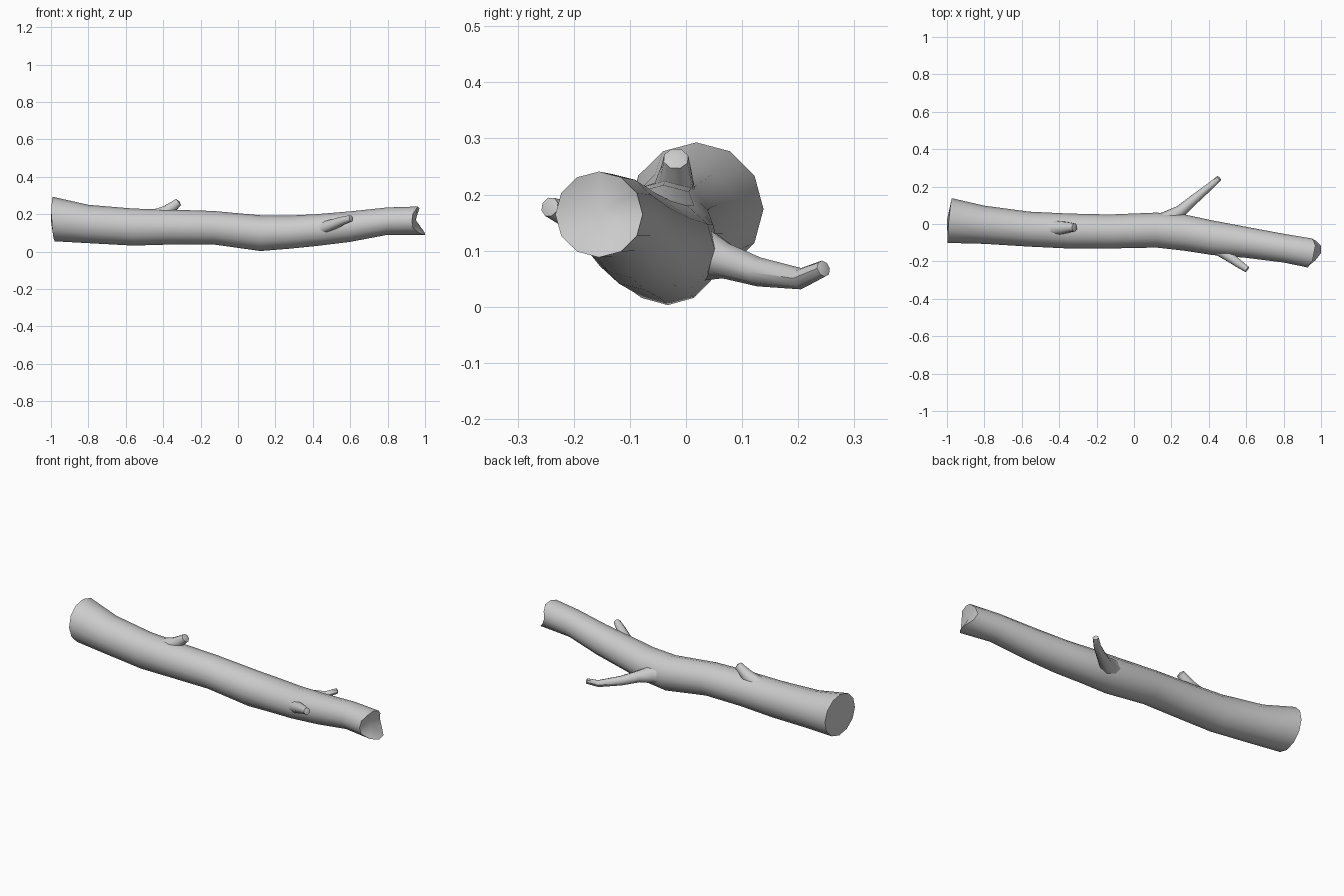
import bpy, bmesh, math
from mathutils import Vector

if "Cube" in bpy.data.objects:
    bpy.data.objects.remove(bpy.data.objects["Cube"])

def loft(name, rings, cap_a, cap_b):
    """Skin a list of closed rings and close both ends with a fan."""
    bm = bmesh.new()
    loops = [[bm.verts.new(p) for p in ring] for ring in rings]
    n = len(loops[0])
    for a, b in zip(loops, loops[1:]):
        for i in range(n):
            j = (i + 1) % n
            bm.faces.new((a[i], a[j], b[j], b[i]))
    for loop, centre in ((loops[0], cap_a), (loops[-1], cap_b)):
        c = bm.verts.new(centre)
        for i in range(n):
            bm.faces.new((loop[i], loop[(i + 1) % n], c))
    bmesh.ops.recalc_face_normals(bm, faces=bm.faces)
    me = bpy.data.meshes.new(name)
    bm.to_mesh(me)
    bm.free()
    ob = bpy.data.objects.new(name, me)
    bpy.context.collection.objects.link(ob)
    bpy.context.view_layer.objects.active = ob
    ob.select_set(True)
    bpy.ops.object.shade_smooth_by_angle(angle=math.radians(45))
    ob.select_set(False)
    return ob

def branch(name, pts, n=8):
    """Tapered tube through (x, y, z, radius) points with a rounded tip."""
    ps = [Vector(p[:3]) for p in pts]
    rings = []
    for k, p in enumerate(ps):
        t = (ps[min(k + 1, len(ps) - 1)] - ps[max(k - 1, 0)]).normalized()
        u = t.cross(Vector((0.3, 0.3, 1))).normalized()
        v = t.cross(u)
        r = pts[k][3]
        rings.append([p + r * (math.cos(a) * u + math.sin(a) * v)
                      for a in (2 * math.pi * i / n for i in range(n))])
    tip = ps[-1] + (ps[-1] - ps[-2]).normalized() * pts[-1][3] * 0.3
    loft(name, rings, ps[0], tip)

# Trunk stations: x, y min, y max, z min, z max
stations = [(-0.985, -0.10, 0.137, 0.055, 0.293), (-0.80, -0.105, 0.097, 0.045, 0.25),
            (-0.56, -0.12, 0.065, 0.032, 0.23), (-0.35, -0.13, 0.055, 0.038, 0.224),
            (-0.13, -0.13, 0.05, 0.038, 0.217), (0.12, -0.125, 0.06, 0.003, 0.194),
            (0.27, -0.142, 0.05, 0.015, 0.192), (0.42, -0.165, 0.018, 0.03, 0.2),
            (0.60, -0.18, -0.016, 0.052, 0.215), (0.80, -0.205, -0.053, 0.09, 0.236),
            (0.96, -0.232, -0.078, 0.088, 0.241)]
# Ragged x positions around the broken right end
broken = [0.95, 0.96, 0.97, 0.962, 0.955, 0.935, 0.93, 0.935, 0.97, 1.0, 1.0, 0.97]
N = 12
trunk = []
for k, (x, y0, y1, z0, z1) in enumerate(stations):
    ring = []
    for i in range(N):
        c, s = math.cos(2 * math.pi * i / N), math.sin(2 * math.pi * i / N)
        px = x
        if k == 0:
            px = x + 0.011 * c - 0.005 * s
        elif k == len(stations) - 1:
            px = broken[i]
        ring.append((px, (y0 + y1) / 2 + (y1 - y0) / 2 * c * 1.01,
                     (z0 + z1) / 2 + (z1 - z0) / 2 * s))
    trunk.append(ring)
loft("trunk", trunk, (-1.0, 0.02, 0.165), (0.95, -0.15, 0.17))

# Long back twig, short upper stub, short front stub
branch("back_twig", [(0.10, -0.03, 0.10, 0.075), (0.19, 0.025, 0.095, 0.05), (0.25, 0.07, 0.082, 0.032),
                     (0.32, 0.13, 0.062, 0.026), (0.41, 0.205, 0.05, 0.019), (0.455, 0.245, 0.068, 0.015)])
branch("upper_stub", [(-0.47, -0.025, 0.17, 0.05), (-0.38, -0.02, 0.214, 0.036),
                      (-0.345, -0.018, 0.243, 0.028), (-0.318, -0.018, 0.264, 0.023)])
branch("front_stub", [(0.40, -0.10, 0.105, 0.04), (0.50, -0.168, 0.142, 0.03),
                      (0.56, -0.212, 0.165, 0.023), (0.605, -0.243, 0.178, 0.018)])
